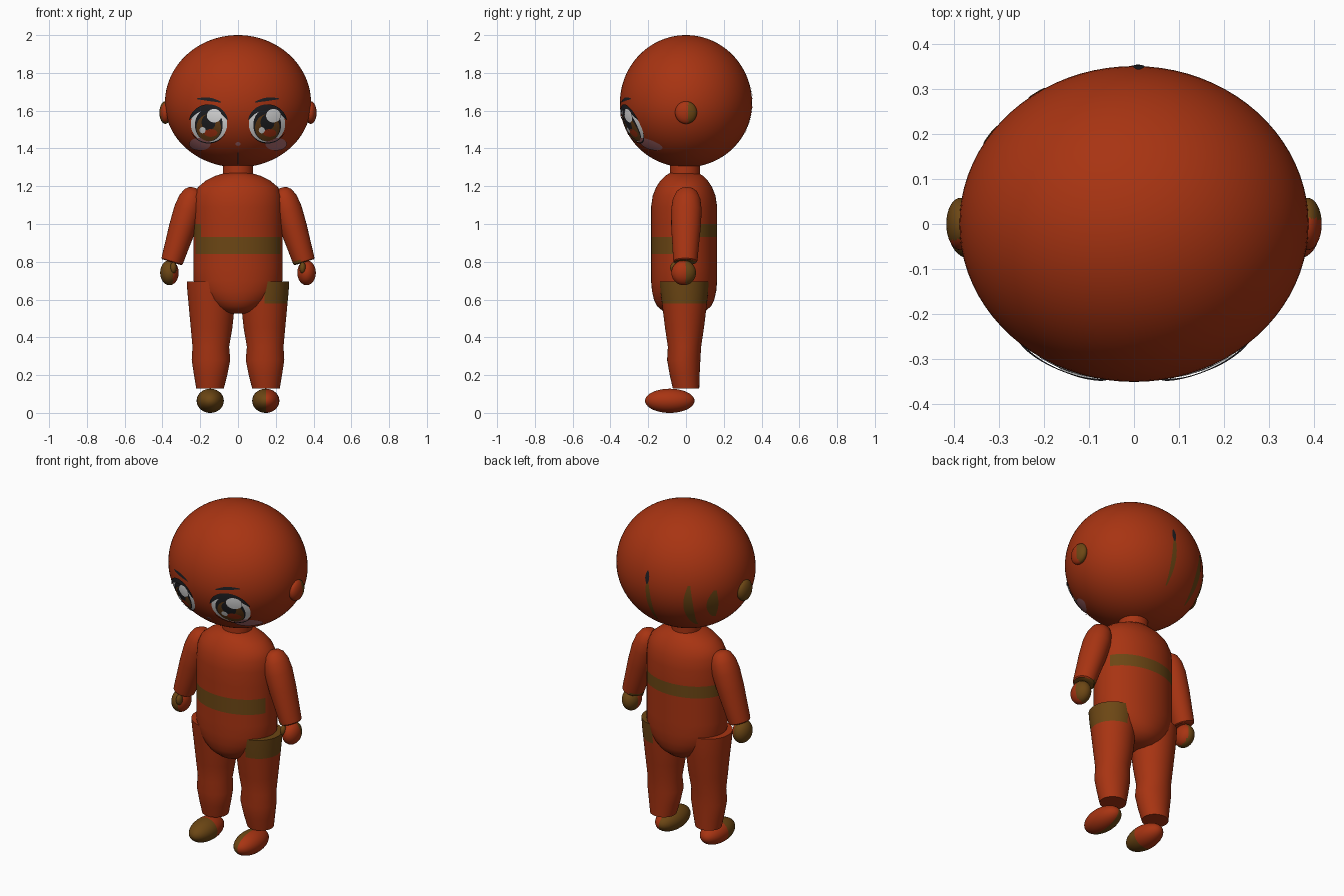
import bpy, bmesh, math
from mathutils import Vector, Matrix

if "Cube" in bpy.data.objects:
    bpy.data.objects.remove(bpy.data.objects["Cube"])


def colour(name, rgb):
    m = bpy.data.materials.new(name)
    m.diffuse_color = (*rgb, 1)
    m.use_nodes = True
    m.node_tree.nodes["Principled BSDF"].inputs["Base Color"].default_value = m.diffuse_color
    return m


RED = colour("rust red", (0.39, 0.034, 0.006))
OLIVE = colour("olive brown", (0.15, 0.062, 0.007))
DARK = colour("near black", (0.014, 0.014, 0.017))
WHITE = colour("white", (0.85, 0.85, 0.85))
BROWN = colour("iris brown", (0.15, 0.055, 0.010))
PINK = colour("blush pink", (0.42, 0.15, 0.16))

HEAD_Z, HEAD_RX, HEAD_RY, HEAD_UP, HEAD_DOWN = 1.64, 0.387, 0.35, 0.36, 0.34


def finish(name, bm, mats, rule=None, recalc=True):
    """Turn a bmesh into a smooth object, painting faces by a rule."""
    if recalc:
        bmesh.ops.recalc_face_normals(bm, faces=bm.faces)
    if rule:
        for f in bm.faces:
            f.material_index = int(rule(f.calc_center_median()))
    me = bpy.data.meshes.new(name)
    bm.to_mesh(me)
    bm.free()
    for m in mats:
        me.materials.append(m)
    me.shade_smooth()
    me.set_sharp_from_angle(angle=math.radians(40))
    ob = bpy.data.objects.new(name, me)
    bpy.context.collection.objects.link(ob)
    return ob


def loft(name, rings, rule=None, matrix=None, n=48):
    """Skin elliptical rings given as (z, cx, cy, rx, ry)."""
    bm = bmesh.new()
    rows = []
    for z, cx, cy, rx, ry in rings:
        rows.append([bm.verts.new((cx + rx * math.cos(2 * math.pi * i / n),
                                   cy + ry * math.sin(2 * math.pi * i / n), z)) for i in range(n)])
    for a, b in zip(rows, rows[1:]):
        for i in range(n):
            j = (i + 1) % n
            bm.faces.new((a[i], a[j], b[j], b[i]))
    bm.faces.new(rows[0])
    bm.faces.new(rows[-1])
    if matrix:
        bmesh.ops.transform(bm, matrix=matrix, verts=bm.verts)
    return finish(name, bm, [RED, OLIVE], rule)


def ball(name, centre, radii, rule=None, u=32, v=20):
    bm = bmesh.new()
    bmesh.ops.create_uvsphere(bm, u_segments=u, v_segments=v, radius=1)
    mat = Matrix.Translation(centre) @ Matrix.Diagonal((*radii, 1))
    bmesh.ops.transform(bm, matrix=mat, verts=bm.verts)
    return finish(name, bm, [RED, OLIVE], rule)


def on_head(x, z, layer, side):
    """Point of the head surface at x, z, lifted by a layer."""
    h = HEAD_UP if z > HEAD_Z else HEAD_DOWN
    d = max(0.0, 1 - ((z - HEAD_Z) / h) ** 2 - (x / HEAD_RX) ** 2)
    p = Vector((x, side * HEAD_RY * math.sqrt(d), z - HEAD_Z)) * (1 + 0.005 + 0.005 * layer)
    return p + Vector((0, 0, HEAD_Z))


def patch(name, mat, fn, nu, nv, layer=0, side=-1):
    """Thin painted plate: fn(u, v) gives x, z on the head."""
    bm = bmesh.new()
    g = [[bm.verts.new(on_head(*fn(i / nu, j / nv), layer, side)) for j in range(nv + 1)]
         for i in range(nu + 1)]
    for i in range(nu):
        for j in range(nv):
            bm.faces.new((g[i][j], g[i + 1][j], g[i + 1][j + 1], g[i][j + 1]))
    bmesh.ops.remove_doubles(bm, verts=bm.verts, dist=1e-5)
    bm.normal_update()
    for f in bm.faces:
        if f.normal.dot(f.calc_center_median() - Vector((0, 0, HEAD_Z))) < 0:
            f.normal_flip()
    return finish(name, bm, [mat], recalc=False)


def disc(name, mat, cx, cz, rx, rz, layer=0):
    patch(name, mat, lambda u, v: (cx + rx * v * math.cos(2 * math.pi * u),
                                   cz + rz * v * math.sin(2 * math.pi * u)), 32, 6, layer)


def crescent(name, mat, cx, cz, r, a0, a1, thick, layer):
    def fn(u, v):
        a = math.radians(a0 + (a1 - a0) * u)
        k = r * (1.06 - thick * v * math.sin(math.pi * u) ** 0.6)
        return cx + k * math.cos(a), cz + k * math.sin(a)
    patch(name, mat, fn, 28, 3, layer)


def stripe(name, mat, x0, z0, x1, z1, w, layer=0, side=-1, bow=0.0):
    """Tapered ribbon from one point to another."""
    d = Vector((x1 - x0, z1 - z0)).normalized()

    def fn(u, v):
        k = w * (v - 0.5) * (0.25 + 0.75 * math.sin(math.pi * u)) + bow * math.sin(math.pi * u)
        return x0 + (x1 - x0) * u - d.y * k, z0 + (z1 - z0) * u + d.x * k
    patch(name, mat, fn, 20, 2, layer, side)


# Head: two half ellipsoids meeting at the widest level
bm = bmesh.new()
bmesh.ops.create_uvsphere(bm, u_segments=80, v_segments=48, radius=1)
for vert in bm.verts:
    x, y, z = vert.co
    vert.co = (x * HEAD_RX, y * HEAD_RY, HEAD_Z + z * (HEAD_UP if z > 0 else HEAD_DOWN))
finish("head", bm, [RED])

# Face
for s, side in ((-1, "left"), (1, "right")):
    cx = s * 0.153
    disc(side + "_eye_white", WHITE, cx, 1.53, 0.096, 0.097, 0)
    disc(side + "_iris_rim", DARK, cx, 1.525, 0.073, 0.086, 1)
    disc(side + "_iris", BROWN, cx, 1.512, 0.064, 0.070, 2)
    disc(side + "_iris_glow", RED, cx + 0.012, 1.485, 0.034, 0.020, 3)
    disc(side + "_pupil", DARK, cx, 1.54, 0.036, 0.042, 3)
    disc(side + "_big_glint", WHITE, cx + 0.030, 1.575, 0.038, 0.035, 4)
    disc(side + "_small_glint", WHITE, cx - 0.030, 1.50, 0.016, 0.016, 4)
    crescent(side + "_upper_lash", DARK, cx, 1.53, 0.098, 12, 168, 0.30, 3)
    crescent(side + "_lower_lash", DARK, cx, 1.53, 0.094, 205, 335, 0.06, 3)
    stripe(side + "_brow", DARK, s * 0.09, 1.645, s * 0.215, 1.663, 0.018, 0, -1, s * 0.006)
    disc(side + "_blush", PINK, s * 0.20, 1.425, 0.056, 0.033, 1)
disc("nose", PINK, 0, 1.425, 0.014, 0.010)
stripe("mouth", DARK, 0, 1.385, 0, 1.31, 0.006)

# Marks on the back of the head
stripe("back_mark_middle", OLIVE, 0.01, 1.70, 0.0, 1.42, 0.030, 0, 1)
stripe("back_mark_tip", DARK, 0.01, 1.73, 0.01, 1.655, 0.026, 1, 1)
stripe("back_mark_side", OLIVE, -0.22, 1.68, -0.20, 1.41, 0.045, 0, 1)
stripe("back_mark_outer", OLIVE, -0.325, 1.645, -0.29, 1.47, 0.040, 0, 1)

# Ears
ball("left_ear", (-0.385, 0, 1.59), (0.031, 0.058, 0.06), lambda c: c.y > -0.035)
ball("right_ear", (0.385, 0, 1.59), (0.031, 0.058, 0.06), lambda c: c.y > 0.012)

# Neck and torso
loft("neck", [(z, 0, -0.005, 0.08, 0.08) for z in (1.22, 1.34)])
torso = [(0.525, 0.055, 0.065), (0.537, 0.10, 0.11), (0.565, 0.145, 0.143), (0.60, 0.185, 0.160),
         (0.645, 0.218, 0.170), (0.70, 0.235, 0.175), (0.77, 0.235, 0.175), (0.84, 0.235, 0.175),
         (0.93, 0.235, 0.175), (1.0, 0.235, 0.175), (1.09, 0.235, 0.175), (1.15, 0.230, 0.166),
         (1.195, 0.212, 0.148), (1.23, 0.17, 0.125), (1.255, 0.12, 0.10), (1.27, 0.07, 0.075)]


def belt(c):
    front = c.y < -0.06 and 0.84 < c.z < 0.93
    back = (c.y > 0.06 or c.x < -0.20) and 0.93 < c.z < 1.0
    return front or back


loft("torso", [(z, 0, -0.01, rx, ry) for z, rx, ry in torso], belt, n=64)

# Arms, hands and thumbs
arm = [(0.022, 0.015), (0.016, 0.035), (0.0, 0.055), (-0.04, 0.073), (-0.10, 0.081),
       (-0.20, 0.078), (-0.30, 0.070), (-0.37, 0.065), (-0.385, 0.063), (-0.39, 0.057)]
for s, side in ((-1, "left"), (1, "right")):
    mat = Matrix.Translation((s * 0.235, 0, 1.17)) @ Matrix.Rotation(-s * math.radians(17.3), 4, 'Y')
    loft(side + "_arm", [(z, 0, 0.004 + 0.02 * z, r * 0.92, r) for z, r in arm],
         (lambda c: c.z < 0.806 and c.x < 0.36) if s > 0 else None, mat)
    ball(side + "_hand", (s * 0.363, -0.012, 0.742), (0.049, 0.065, 0.066),
         (lambda c: c.y > 0.0) if s > 0 else (lambda c: c.x < -0.345))
    ball(side + "_thumb", (s * 0.342, -0.062, 0.768), (0.017, 0.022, 0.030), lambda c: True, 16, 10)

# Legs and feet
leg = [(0.13, 0.148, 0.0, 0.073, 0.070), (0.20, 0.145, -0.007, 0.088, 0.079),
       (0.28, 0.143, -0.012, 0.102, 0.088), (0.35, 0.144, -0.008, 0.097, 0.088),
       (0.45, 0.140, -0.008, 0.110, 0.103), (0.58, 0.139, -0.008, 0.123, 0.119),
       (0.64, 0.140, -0.009, 0.128, 0.126), (0.695, 0.141, -0.010, 0.130, 0.130)]
for s, side in ((-1, "left"), (1, "right")):
    loft(side + "_leg", [(z, s * cx, cy, rx, ry) for z, cx, cy, rx, ry in leg],
         (lambda c: c.z > 0.58 and c.x > 0.14) if s > 0 else None)
    ball(side + "_foot", (s * 0.147, -0.086, 0.064), (0.072, 0.131, 0.064),
         (lambda c: c.x < 0.147) if s > 0 else (lambda c: c.y < -0.085))
